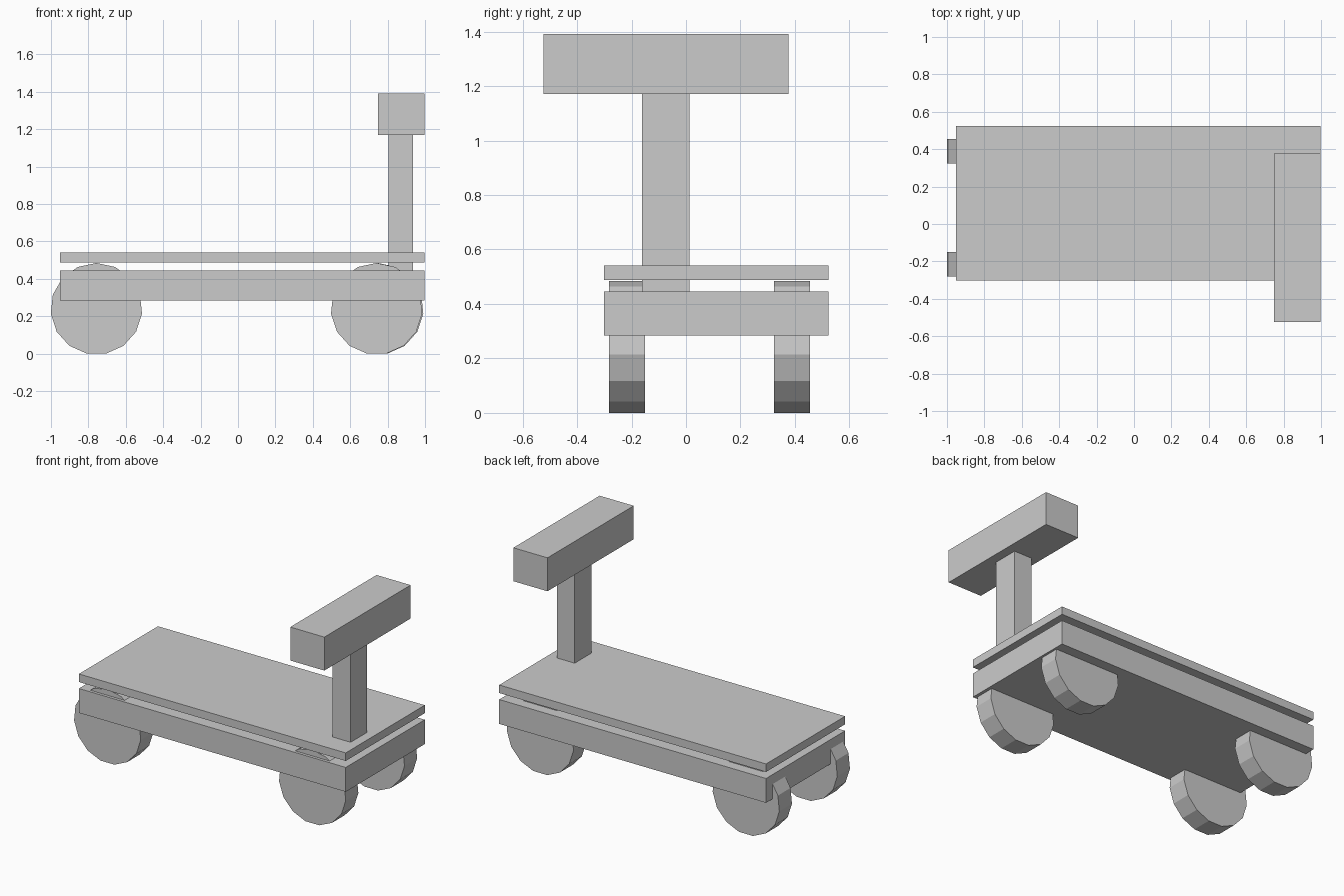
import bpy, bmesh
from math import sin, cos, tau, pi

if "Cube" in bpy.data.objects:
    bpy.data.objects.remove(bpy.data.objects["Cube"])


def finish(name, bm):
    bmesh.ops.recalc_face_normals(bm, faces=bm.faces[:])
    mesh = bpy.data.meshes.new(name)
    bm.to_mesh(mesh)
    bm.free()
    obj = bpy.data.objects.new(name, mesh)
    bpy.context.collection.objects.link(obj)
    return obj


def box(name, x, y, z):
    """Box from (min, max) ranges on each axis."""
    bm = bmesh.new()
    bmesh.ops.create_cube(bm, size=1)
    for v in bm.verts:
        v.co = [r[0] + (c + 0.5) * (r[1] - r[0]) for c, r in zip(v.co, (x, y, z))]
    return finish(name, bm)


def wheel(name, x, y, z=0.24, radius=0.245, sides=15):
    """Disc on a y axle, one corner pointing up and a flat edge on the ground."""
    bm = bmesh.new()
    ring = [bm.verts.new((x + radius * cos(pi / 2 + tau * i / sides), y[0],
                          z + radius * sin(pi / 2 + tau * i / sides)))
            for i in range(sides)]
    face = bm.faces.new(ring)
    # keep the first cap by extruding a solid from it
    ext = bmesh.ops.extrude_face_region(bm, geom=[face], use_keep_orig=True)
    for v in (g for g in ext["geom"] if isinstance(g, bmesh.types.BMVert)):
        v.co.y = y[1]
    return finish(name, bm)


# Chassis and deck plate, separated by a thin gap
box("chassis", (-0.952, 0.998), (-0.301, 0.524), (0.284, 0.445))
box("deck_plate", (-0.952, 0.998), (-0.301, 0.524), (0.488, 0.541))

# Steering post and offset handlebar
box("steering_post", (0.805, 0.936), (-0.161, 0.012), (0.40, 1.18))
box("handlebar", (0.749, 0.998), (-0.524, 0.376), (1.17, 1.391))

# Four wheels
near, far = (-0.282, -0.15), (0.323, 0.455)
wheel("rear_wheel_near", -0.757, near)
wheel("rear_wheel_far", -0.757, far)
wheel("front_wheel_near", 0.741, near)
wheel("front_wheel_far", 0.747, far)
